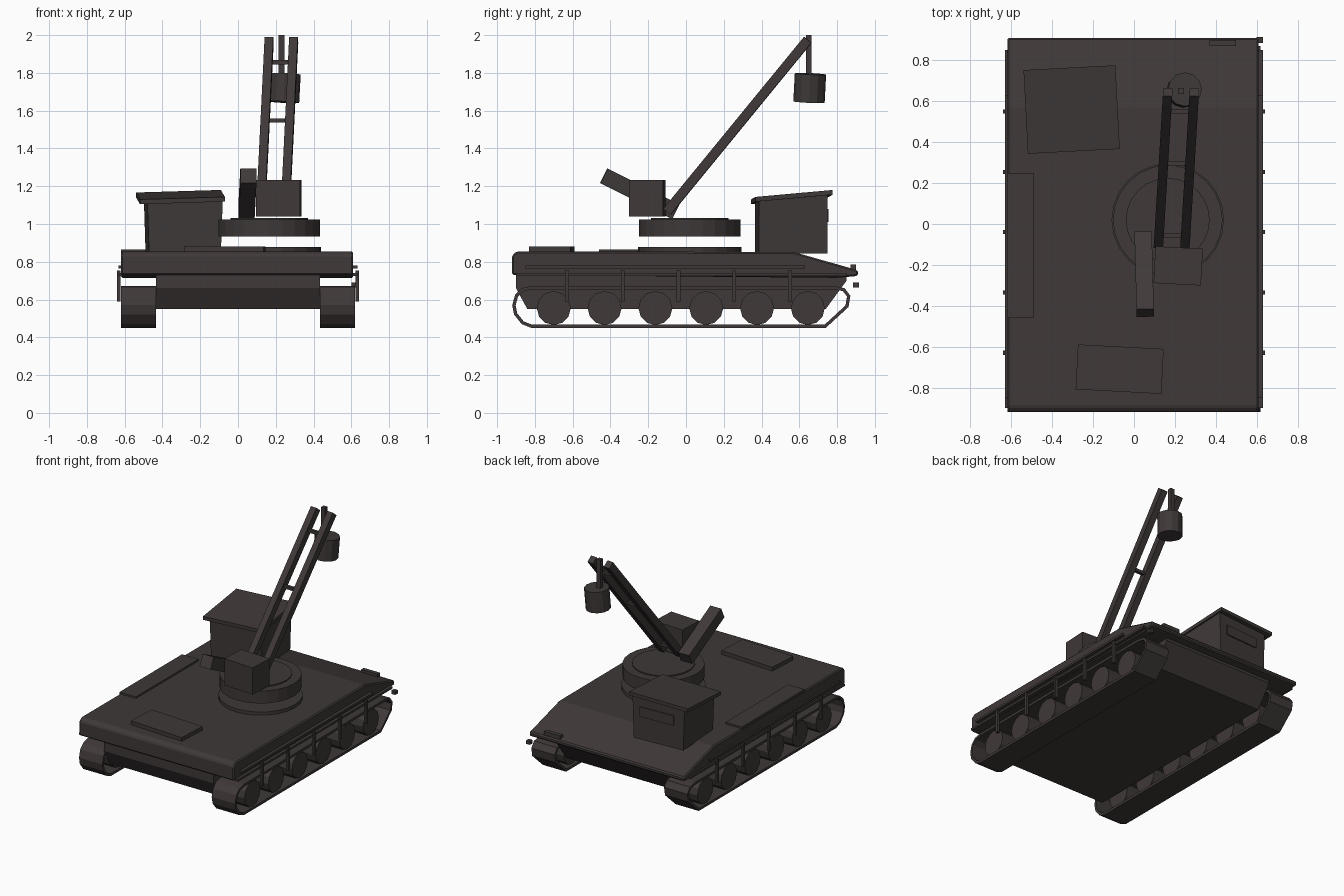
import bpy, bmesh, math
from mathutils import Vector

if "Cube" in bpy.data.objects:
    bpy.data.objects.remove(bpy.data.objects["Cube"], do_unlink=True)

paint = bpy.data.materials.new("dark_brown_paint")
paint.use_nodes = True
colour = (0.05, 0.04, 0.04, 1)
paint.diffuse_color = colour
bsdf = next(n for n in paint.node_tree.nodes if n.type == "BSDF_PRINCIPLED")
bsdf.inputs["Base Color"].default_value = colour


def finish(name, bm, bevel=0):
    bmesh.ops.recalc_face_normals(bm, faces=bm.faces)
    mesh = bpy.data.meshes.new(name)
    bm.to_mesh(mesh)
    bm.free()
    mesh.materials.append(paint)
    ob = bpy.data.objects.new(name, mesh)
    bpy.context.collection.objects.link(ob)
    if bevel:
        mod = ob.modifiers.new("Bevel", "BEVEL")
        mod.width, mod.segments = bevel, 1
    return ob


def box(name, x, y, z, turn=0, bevel=0):
    """Box given by its ranges, turned about its own upright axis."""
    bm = bmesh.new()
    bmesh.ops.create_cube(bm, size=1)
    for v in bm.verts:
        v.co = Vector((v.co.x * (x[1] - x[0]), v.co.y * (y[1] - y[0]), v.co.z * (z[1] - z[0])))
    ob = finish(name, bm, bevel)
    ob.location = (sum(x) / 2, sum(y) / 2, sum(z) / 2)
    ob.rotation_euler.z = math.radians(turn)
    return ob


def beam(name, a, b, width, depth):
    """Rectangular bar between two points."""
    a, b = Vector(a), Vector(b)
    ob = box(name, (-width / 2, width / 2), (-depth / 2, depth / 2), (0, (b - a).length))
    ob.rotation_mode = "QUATERNION"
    d = (b - a).normalized()
    ob.location = (a + b) / 2
    ob.rotation_quaternion = d.to_track_quat("Z", "Y" if abs(d.x) < 0.5 else "X")
    return ob


def disc(name, centre, radius, height, sides, axis="Z"):
    bm = bmesh.new()
    bmesh.ops.create_cone(bm, cap_ends=True, segments=sides, radius1=radius, radius2=radius, depth=height)
    ob = finish(name, bm)
    ob.location = centre
    if axis == "X":
        ob.rotation_euler.y = math.pi / 2
    return ob


def extrude(name, profile, x0, x1, bevel=0):
    """Side profile of (y, z) points pushed along x."""
    bm = bmesh.new()
    face = bm.faces.new([bm.verts.new((x0, y, z)) for y, z in profile])
    new = bmesh.ops.extrude_face_region(bm, geom=[face])["geom"]
    bmesh.ops.translate(bm, verts=[v for v in new if isinstance(v, bmesh.types.BMVert)], vec=(x1 - x0, 0, 0))
    return finish(name, bm, bevel)


# Hull
extrude("upper_hull", [(-0.92, 0.73), (-0.92, 0.835), (-0.895, 0.855), (0.57, 0.852),
                       (0.91, 0.755), (0.91, 0.725), (0.8, 0.715)], -0.62, 0.61, 0.008)
extrude("lower_hull", [(-0.9, 0.74), (-0.9, 0.66), (-0.84, 0.55), (0.74, 0.55), (0.85, 0.7), (0.85, 0.73)],
        -0.435, 0.435)

# Tracks: a closed band with an inner and an outer outline
track = [(-0.82, 0.45), (-0.87, 0.47), (-0.91, 0.52), (-0.92, 0.57), (-0.905, 0.625), (-0.87, 0.66),
         (-0.82, 0.672), (0.78, 0.672), (0.84, 0.66), (0.87, 0.62), (0.86, 0.56), (0.74, 0.45)]


def track_band(name, x0, x1):
    bm = bmesh.new()
    loop = [bm.verts.new((x0, y, z)) for y, z in track]
    for i, v in enumerate(loop):
        bm.edges.new((v, loop[i - 1]))
    new = bmesh.ops.extrude_edge_only(bm, edges=bm.edges[:])["geom"]
    bmesh.ops.translate(bm, verts=[v for v in new if isinstance(v, bmesh.types.BMVert)], vec=(x1 - x0, 0, 0))
    ob = finish(name, bm)
    mod = ob.modifiers.new("Thickness", "SOLIDIFY")
    mod.thickness, mod.offset = 0.018, -1


for side, s in (("left", 1), ("right", -1)):
    x0, x1 = sorted((0.435 * s, 0.62 * s))
    track_band(side + "_track", x0, x1)
    for i in range(6):
        disc(f"{side}_wheel_{i + 1}", (0.53 * s, -0.70 + 0.269 * i, 0.555), 0.09, 0.15, 12, "X")
    # Rails and hangers along the flank
    a, b = sorted((0.605 * s, 0.632 * s))
    box(side + "_upper_rail", (a, b), (-0.85, 0.63), (0.765, 0.78))
    box(side + "_lower_rail", (a, b), (-0.9, 0.85), (0.725, 0.74))
    for i in range(5):
        y = -0.63 + 0.295 * i
        box(f"{side}_hanger_{i + 1}", sorted((0.622 * s, 0.64 * s)), (y - 0.01, y + 0.01), (0.59, 0.755))

# Deck plates and fittings
box("deck_side_plate", (-0.62, -0.49), (-0.46, 0.25), (0.85, 0.866))
box("deck_front_plate", (-0.28, 0.14), (-0.82, -0.6), (0.85, 0.882), -3)
box("rear_step", (0.37, 0.5), (0.87, 0.9), (0.74, 0.785))
box("rear_hook", (0.6, 0.63), (0.885, 0.915), (0.665, 0.69))

# Cab with a sloping roof
cab = box("cab", (-0.49, -0.09), (0.375, 0.74), (0.845, 1.145), 3)
roof = box("cab_roof", (-0.53, -0.08), (0.355, 0.765), (1.13, 1.155), 3)
for v in cab.data.vertices:
    if v.co.z < 0:
        v.co.x *= 0.95
    else:
        v.co.z += v.co.y * 0.09
for v in roof.data.vertices:
    v.co.z += v.co.y * 0.09 + v.co.x * 0.03
box("cab_window", (-0.42, -0.16), (0.735, 0.748), (1.01, 1.08), 3)

# Turntable above its low base ring
disc("base_ring", (0.165, 0.02, 0.862), 0.275, 0.03, 24)
disc("turntable", (0.165, 0.02, 0.98), 0.268, 0.09, 24)
disc("turntable_cap", (0.165, 0.02, 1.027), 0.205, 0.012, 24)

# Winch housing and tilted counterweight arm
box("winch_housing", (0.1, 0.332), (-0.295, -0.115), (1.04, 1.232), -3)
beam("counterweight_arm", (0.045, -0.055, 1.065), (0.055, -0.435, 1.255), 0.085, 0.085)

# Boom: twin beams joined by bars
foot, tip = Vector((0.185, -0.1, 1.065)), Vector((0.23, 0.645, 1.975))
for side, dx in (("right", -0.065), ("left", 0.065)):
    off = Vector((dx, 0, 0))
    beam(side + "_boom_beam", foot + off, tip + off, 0.046, 0.05)
for i, t in enumerate((0.06, 0.53, 0.87)):
    mid = foot.lerp(tip, t)
    beam(f"boom_bar_{i + 1}", mid - Vector((0.06, 0, 0)), mid + Vector((0.06, 0, 0)), 0.022, 0.022)

# Hanging cable and block
box("cable", (0.215, 0.245), (0.635, 0.665), (1.76, 2.0))
block = disc("hook_block", (0.245, 0.655, 1.72), 0.083, 0.15, 12)
block.rotation_euler = (math.radians(-3), math.radians(3), 0)
